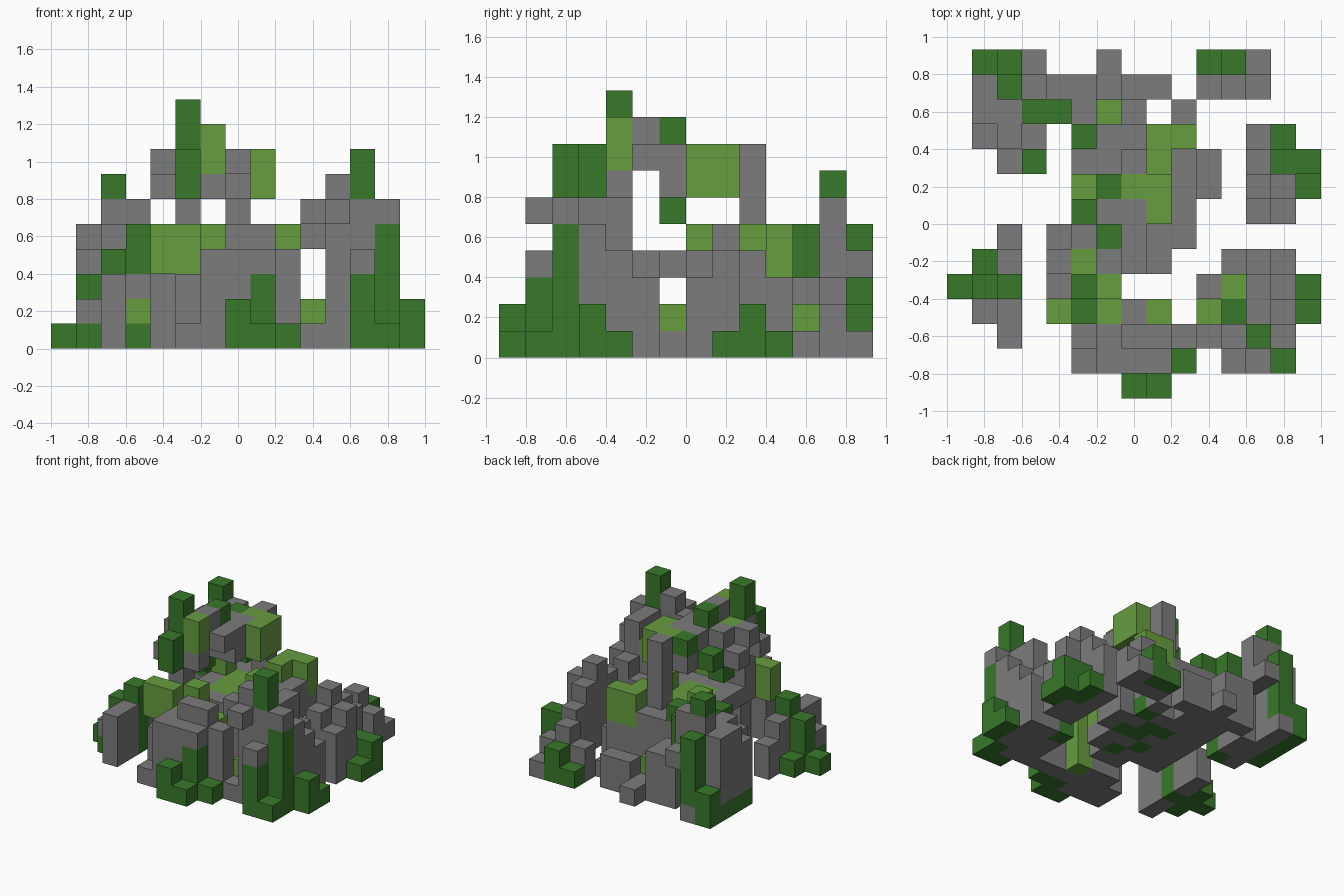
import bpy
import bmesh
from itertools import product
from mathutils import Vector

CELL = 2 / 15
ORIGIN = Vector((-1, -7 * CELL, 0))
parts = {}
current = None

old = bpy.data.objects.get("Cube")
if old:
    bpy.data.objects.remove(old, do_unlink=True)


def make_material(name, colour):
    mat = bpy.data.materials.new(name)
    mat.use_nodes = True
    mat.diffuse_color = colour
    mat.node_tree.nodes["Principled BSDF"].inputs["Base Color"].default_value = colour
    return mat


materials = [
    make_material("grey stone", (.2, .2, .2, 1)),
    make_material("dark moss", (.04, .19, .023, 1)),
    make_material("light moss", (.135, .34, .051, 1)),
]


def part(name):
    global current
    current = parts.setdefault(name, {})


def span(value):
    low, high = value if isinstance(value, tuple) else (value, value)
    return range(low, high + 1)


def fill(slot, x, y, z):
    for cell in product(span(x), span(y), span(z)):
        current[cell] = slot


def rock(x, y, z): fill(0, x, y, z)
def dark(x, y, z): fill(1, x, y, z)
def light(x, y, z): fill(2, x, y, z)


# Low mound on the left of the front
part("west_mound")
rock(x=2, y=(2, 3), z=(0, 2))
rock(x=2, y=5, z=(0, 2))
rock(x=2, y=6, z=(0, 1))
dark(x=1, y=4, z=(0, 2))
dark(x=1, y=5, z=0)
dark(x=2, y=4, z=(0, 3))
dark(x=0, y=4, z=0)
dark(x=1, y=3, z=0)
rock(x=1, y=3, z=1)

# Back corner mound with mossy peak
part("back_west_mound")
rock(x=1, y=10, z=(1, 3))
rock(x=1, y=(11, 12), z=(1, 4))
dark(x=1, y=(10, 13), z=0)
dark(x=1, y=13, z=1)
rock(x=2, y=9, z=(0, 3))
rock(x=2, y=(10, 11), z=(0, 4))
rock(x=2, y=12, z=(0, 5))
dark(x=2, y=12, z=6)
rock(x=2, y=13, z=0)
dark(x=2, y=13, z=(1, 4))
rock(x=3, y=12, z=(3, 5))
rock(x=3, y=13, z=3)
rock(x=3, y=(9, 11), z=(0, 2))
dark(x=3, y=9, z=0)
light(x=3, y=9, z=1)
dark(x=3, y=9, z=(3, 4))
rock(x=3, y=10, z=3)
dark(x=(3, 4), y=11, z=(3, 4))

# Front slope with a mossy ledge overhanging its side
part("front_slope")
dark(x=7, y=0, z=(0, 1))
dark(x=8, y=0, z=0)
rock(x=5, y=1, z=0)
rock(x=(6, 7), y=1, z=(0, 3))
dark(x=8, y=1, z=(0, 2))
rock(x=8, y=1, z=3)
dark(x=9, y=1, z=0)
rock(x=5, y=2, z=(0, 2))
rock(x=6, y=2, z=(0, 3))
rock(x=(7, 8), y=2, z=(0, 4))
rock(x=9, y=2, z=(0, 3))
light(x=(4, 5), y=3, z=(3, 4))
rock(x=6, y=3, z=(0, 2))
light(x=6, y=3, z=3)
rock(x=7, y=3, z=(0, 3))
light(x=8, y=3, z=(0, 3))

# Central body, with a bridge over a low passage and a mossy terrace
part("central_body")
rock(x=5, y=4, z=(3, 5))
rock(x=6, y=4, z=3)
light(x=6, y=4, z=4)
rock(x=(5, 6), y=5, z=3)
rock(x=(7, 8), y=5, z=(0, 3))
rock(x=(5, 9), y=6, z=(0, 1))
light(x=9, y=6, z=1)
rock(x=(5, 9), y=6, z=3)
rock(x=(5, 9), y=(7, 9), z=(0, 3))
light(x=(6, 7), y=(6, 8), z=3)
light(x=5, y=8, z=4)
dark(x=8, y=6, z=0)
dark(x=7, y=7, z=0)
dark(x=(8, 9), y=8, z=0)
dark(x=(7, 8), y=9, z=0)
light(x=8, y=7, z=4)
light(x=8, y=9, z=4)
rock(x=10, y=(8, 9), z=(0, 1))
rock(x=7, y=9, z=(4, 7))
rock(x=(5, 8), y=10, z=(0, 3))
dark(x=5, y=10, z=4)
dark(x=9, y=10, z=0)
rock(x=9, y=10, z=(1, 2))
light(x=(8, 9), y=10, z=(3, 4))

# Back slope
part("back_slope")
rock(x=5, y=11, z=(0, 2))
rock(x=6, y=11, z=0)
light(x=6, y=11, z=1)
rock(x=7, y=11, z=0)
rock(x=9, y=11, z=0)
rock(x=(4, 5), y=12, z=(0, 2))
rock(x=6, y=12, z=0)
rock(x=(7, 8), y=12, z=(0, 1))
rock(x=6, y=13, z=0)

# Overhanging crown on top
part("crown")
rock(x=(4, 6), y=4, z=6)
dark(x=5, y=3, z=(6, 7))
rock(x=5, y=4, z=7)
dark(x=5, y=4, z=(8, 9))
light(x=6, y=4, z=(7, 8))
rock(x=4, y=5, z=7)
light(x=5, y=5, z=7)
rock(x=6, y=5, z=(7, 8))
rock(x=7, y=5, z=7)
rock(x=4, y=6, z=6)
rock(x=(5, 7), y=6, z=(6, 7))
dark(x=5, y=6, z=5)
dark(x=6, y=6, z=8)
rock(x=(6, 7), y=7, z=(6, 7))
dark(x=5, y=7, z=6)
rock(x=(6, 7), y=8, z=6)
dark(x=6, y=8, z=7)
light(x=7, y=8, z=7)
light(x=8, y=(7, 8), z=(6, 7))

# Front corner tower
part("east_tower")
rock(x=10, y=2, z=0)
rock(x=10, y=2, z=5)
light(x=10, y=3, z=1)
rock(x=10, y=4, z=4)
rock(x=11, y=1, z=5)
rock(x=11, y=2, z=(0, 6))
rock(x=11, y=3, z=(0, 3))
dark(x=11, y=3, z=4)
rock(x=11, y=4, z=(0, 3))
light(x=11, y=4, z=4)
dark(x=11, y=5, z=0)
rock(x=11, y=5, z=(1, 2))
dark(x=12, y=1, z=(0, 2))
rock(x=12, y=1, z=3)
rock(x=12, y=2, z=(0, 5))
dark(x=12, y=2, z=(6, 7))
rock(x=12, y=(3, 4), z=(0, 5))
rock(x=12, y=5, z=(0, 3))
dark(x=13, y=1, z=0)
dark(x=13, y=2, z=(0, 4))
rock(x=13, y=2, z=5)
rock(x=13, y=3, z=(0, 4))
rock(x=13, y=4, z=(0, 3))
rock(x=13, y=5, z=(0, 2))
dark(x=14, y=3, z=(0, 1))
dark(x=14, y=4, z=0)

# Side outcrop and back corner outcrop
part("east_outcrop")
rock(x=12, y=7, z=(0, 3))
rock(x=12, y=8, z=(0, 4))
rock(x=12, y=9, z=(0, 3))
rock(x=12, y=10, z=(0, 2))
rock(x=13, y=7, z=(0, 2))
rock(x=13, y=8, z=(0, 3))
dark(x=13, y=9, z=(0, 1))
dark(x=13, y=10, z=0)
dark(x=14, y=8, z=0)
dark(x=14, y=9, z=(0, 1))

part("back_east_outcrop")
rock(x=10, y=12, z=(0, 1))
rock(x=11, y=12, z=(0, 2))
rock(x=12, y=12, z=(0, 1))
dark(x=10, y=13, z=0)
dark(x=11, y=13, z=(0, 1))
rock(x=12, y=13, z=0)

# Build each part from its exposed block faces
occupied = set().union(*parts.values())
for name, cells in parts.items():
    bm = bmesh.new()
    for cell, slot in cells.items():
        for axis, side in product(range(3), (0, 1)):
            step = Vector((0, 0, 0))
            step[axis] = 2 * side - 1
            if tuple(int(v) for v in Vector(cell) + step) in occupied:
                continue
            u, v = Vector((0, 0, 0)), Vector((0, 0, 0))
            u[(axis + 1) % 3] = v[(axis + 2) % 3] = 1
            base = Vector(cell) + (step if side else Vector((0, 0, 0)))
            loop = [base, base + u, base + u + v, base + v]
            if not side:
                loop.reverse()
            face = bm.faces.new([bm.verts.new(ORIGIN + p * CELL) for p in loop])
            face.material_index = slot
    bmesh.ops.remove_doubles(bm, verts=bm.verts, dist=CELL / 100)
    mesh = bpy.data.meshes.new(name)
    for mat in materials:
        mesh.materials.append(mat)
    bm.to_mesh(mesh)
    bm.free()
    bpy.context.collection.objects.link(bpy.data.objects.new(name, mesh))
